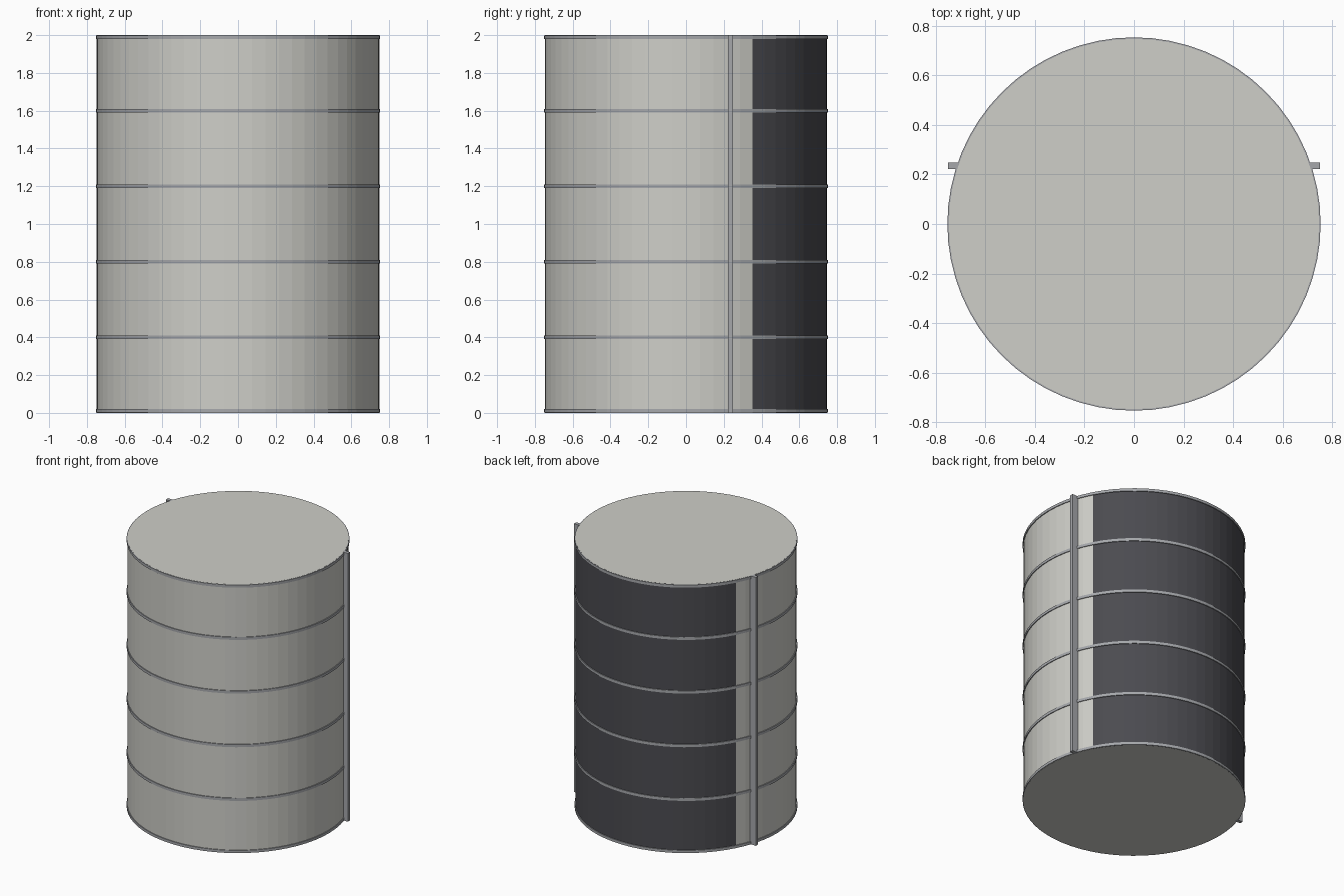
import bpy, bmesh, math
from mathutils import Matrix

cube = bpy.data.objects.get("Cube")
if cube:
    bpy.data.objects.remove(cube, do_unlink=True)

SIDES = 64
RADIUS = 0.747
HEIGHT = 2.0


def material(name, color):
    mat = bpy.data.materials.new(name)
    mat.use_nodes = True
    mat.diffuse_color = (*color, 1)
    mat.node_tree.nodes["Principled BSDF"].inputs["Base Color"].default_value = (*color, 1)
    return mat


light_gray = material("light warm gray", (0.62, 0.62, 0.58))
charcoal = material("charcoal", (0.07, 0.07, 0.08))
steel = material("steel gray", (0.38, 0.39, 0.41))


def finish(name, bm, *mats):
    bmesh.ops.recalc_face_normals(bm, faces=bm.faces)
    mesh = bpy.data.meshes.new(name)
    bm.to_mesh(mesh)
    bm.free()
    for mat in mats:
        mesh.materials.append(mat)
    obj = bpy.data.objects.new(name, mesh)
    bpy.context.collection.objects.link(obj)
    return obj


# Closed drum body, with a charcoal panel wrapped around the back
bm = bmesh.new()
bmesh.ops.create_cone(bm, cap_ends=True, segments=SIDES, radius1=RADIUS, radius2=RADIUS,
                      depth=HEIGHT, matrix=Matrix.Translation((0, 0, HEIGHT / 2)))
for face in bm.faces:
    on_wall = abs(face.normal.z) < 0.5
    if on_wall and face.calc_center_median().y > 0.355:
        face.material_index = 1
finish("tank_body", bm, light_gray, charcoal)


# Thin hoops around the body
def hoop(name, z, inner=0.735, outer=0.753, half=0.01):
    bm = bmesh.new()
    section = [(inner, z - half), (outer, z - half), (outer, z + half), (inner, z + half)]
    verts = [bm.verts.new((r, 0, h)) for r, h in section]
    edges = [bm.edges.new((verts[i], verts[(i + 1) % 4])) for i in range(4)]
    bmesh.ops.spin(bm, geom=verts + edges, cent=(0, 0, 0), axis=(0, 0, 1),
                   angle=math.tau, steps=SIDES, use_merge=True)
    bmesh.ops.remove_doubles(bm, verts=bm.verts, dist=0.0001)
    finish(name, bm, steel)


for i in range(6):
    # End hoops sit just inside the caps
    z = min(max(i * HEIGHT / 5, 0.011), HEIGHT - 0.011)
    hoop(f"hoop_{i + 1}", z)

# Upright rails on both sides
for side, sx in (("left", 1), ("right", -1)):
    bm = bmesh.new()
    bmesh.ops.create_cube(bm, size=1, matrix=Matrix.Translation((sx * 0.725, 0.235, HEIGHT / 2))
                          @ Matrix.Diagonal((0.05, 0.027, HEIGHT, 1)))
    finish(f"{side}_rail", bm, steel)
